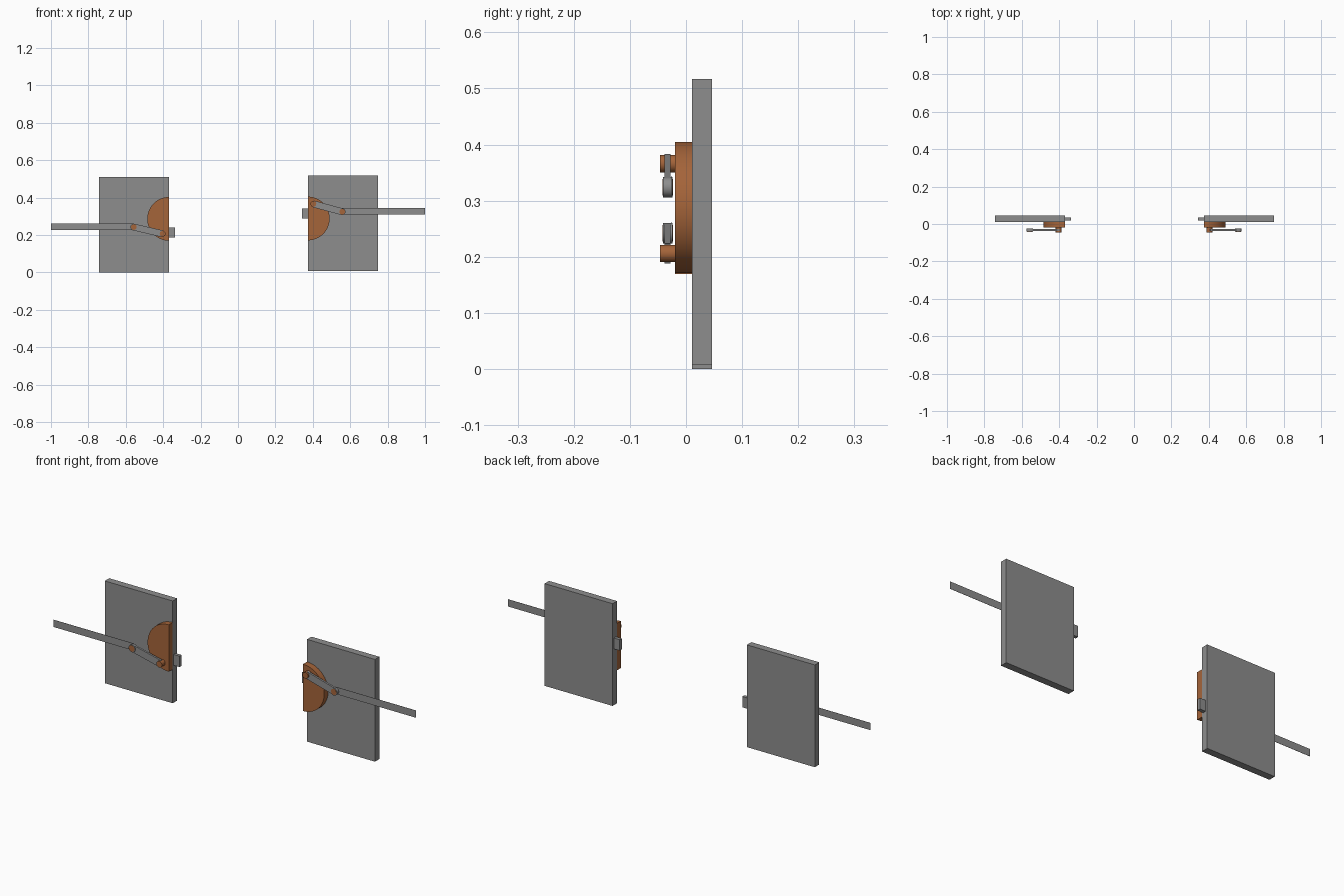
import bpy, bmesh
from math import sin, cos, pi
from mathutils import Vector

cube = bpy.data.objects.get("Cube")
if cube:
    bpy.data.objects.remove(cube, do_unlink=True)


def material(name, rgb):
    m = bpy.data.materials.new(name)
    m.use_nodes = True
    m.diffuse_color = (*rgb, 1)
    m.node_tree.nodes["Principled BSDF"].inputs["Base Color"].default_value = (*rgb, 1)
    return m


GREY = material("grey", (0.27, 0.27, 0.27))
COPPER = material("copper brown", (0.375, 0.128, 0.042))


def prism(name, outline, front, back, mat, smooth=False):
    """Extrude an x-z outline from y = front to y = back."""
    bm = bmesh.new()
    face = bm.faces.new([bm.verts.new((x, front, z)) for x, z in outline])
    side = bmesh.ops.extrude_face_region(bm, geom=[face])["geom"]
    moved = [g for g in side if isinstance(g, bmesh.types.BMVert)]
    bmesh.ops.translate(bm, verts=moved, vec=(0, back - front, 0))
    bmesh.ops.recalc_face_normals(bm, faces=bm.faces)
    mesh = bpy.data.meshes.new(name)
    bm.to_mesh(mesh)
    bm.free()
    mesh.materials.append(mat)
    obj = bpy.data.objects.new(name, mesh)
    bpy.context.collection.objects.link(obj)
    if smooth:
        bpy.ops.object.select_all(action="DESELECT")
        obj.select_set(True)
        bpy.context.view_layer.objects.active = obj
        bpy.ops.object.shade_smooth_by_angle()
    return obj


def rect(x0, x1, z0, z1):
    return [(x0, z0), (x1, z0), (x1, z1), (x0, z1)]


def circle(x, z, r, n=32):
    return [(x + r * cos(2 * pi * i / n), z + r * sin(2 * pi * i / n)) for i in range(n)]


def bar(a, b, half):
    """Square-ended strip between two points."""
    a, b = Vector(a), Vector(b)
    d = (b - a).normalized()
    n = Vector((-d.y, d.x)) * half
    return [tuple(p) for p in (a + n, b + n, b - n, a - n)]


def mechanism(side, s, inner, base, disc_z, crank_z, joint_z, tab_z):
    # Door panel and its latch tab on the inner edge
    prism(side + "_panel", rect(s * inner, s * (inner + 0.375), base, base + 0.51),
          0.011, 0.046, GREY)
    prism(side + "_tab", rect(s * (inner - 0.032), s * inner, tab_z - 0.027, tab_z + 0.027),
          0.019, 0.036, GREY)
    # Half disc
    arc = [(s * (inner + 0.117 * cos(a)), disc_z + 0.117 * sin(a))
           for a in (pi * (i / 32 - 0.5) for i in range(33))]
    prism(side + "_half_disc", arc, -0.02, 0.011, COPPER, True)
    # Crank pin, link and joint
    crank, joint = (s * 0.403, crank_z), (s * 0.557, joint_z)
    prism(side + "_crank_pin", circle(*crank, 0.0155), -0.046, -0.02, COPPER, True)
    prism(side + "_link", bar(crank, joint, 0.018), -0.038, -0.028, GREY)
    prism(side + "_joint_collar", circle(*joint, 0.018), -0.041, -0.024, GREY, True)
    prism(side + "_joint_pin", circle(*joint, 0.015), -0.042, -0.0235, COPPER, True)
    # Thin outer rod
    prism(side + "_rod", rect(joint[0], s, joint_z - 0.016, joint_z + 0.02),
          -0.0265, -0.0255, GREY)


mechanism("right", -1, 0.368, 0.0, 0.286, 0.206, 0.242, 0.213)
mechanism("left", 1, 0.373, 0.007, 0.288, 0.366, 0.324, 0.315)
